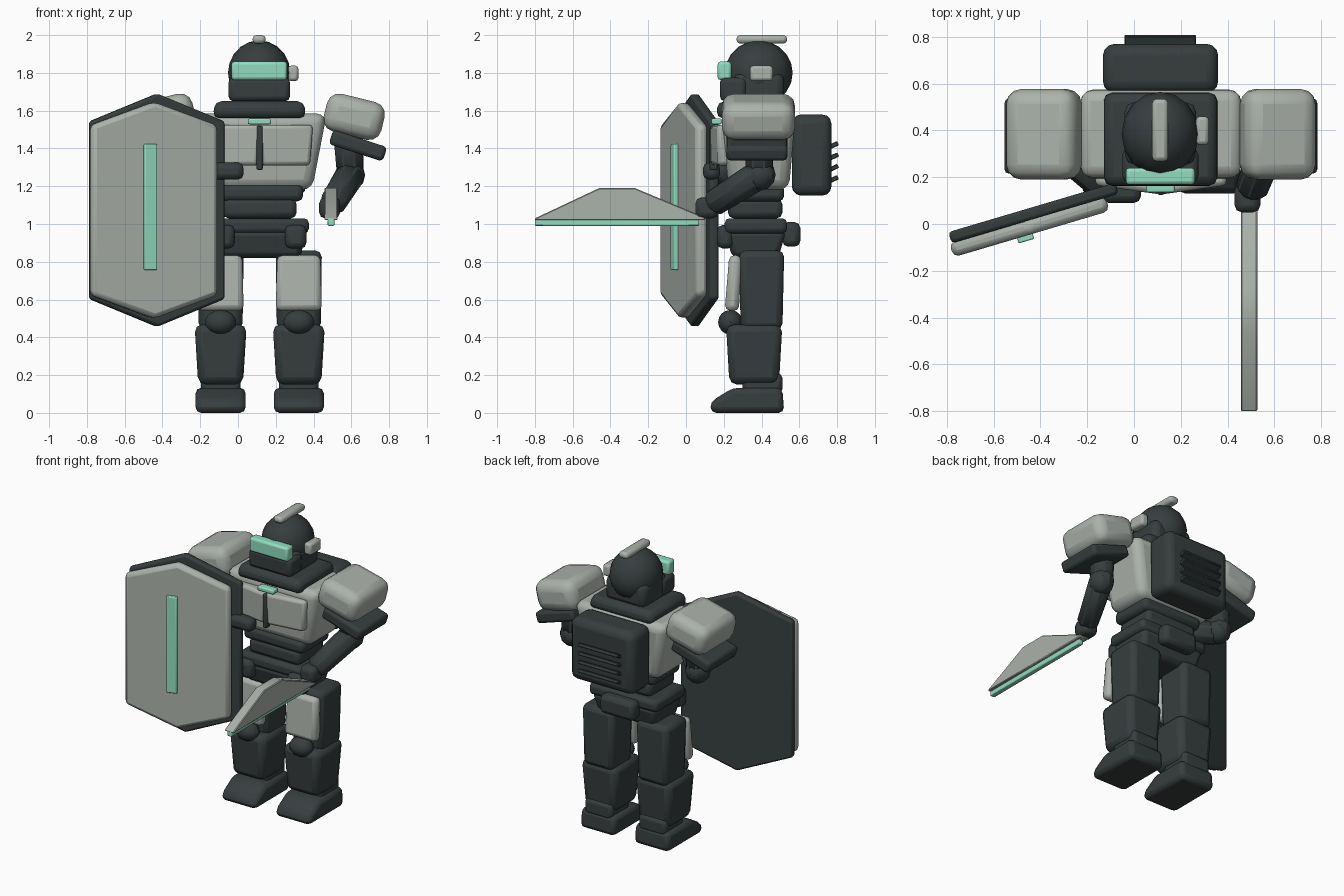
import bpy, bmesh, math
from mathutils import Vector, Matrix

if "Cube" in bpy.data.objects:
    bpy.data.objects.remove(bpy.data.objects["Cube"])

CX = 0.115  # body centre line


def material(name, rgb):
    m = bpy.data.materials.new(name)
    m.diffuse_color = (*rgb, 1)
    m.use_nodes = True
    m.node_tree.nodes["Principled BSDF"].inputs["Base Color"].default_value = m.diffuse_color
    return m


DARK = material("charcoal", (0.038, 0.048, 0.049))
LIGHT = material("pale_grey", (0.41, 0.445, 0.41))
MINT = material("mint", (0.29, 0.72, 0.53))


def finish(name, bm, mat, loc=(0, 0, 0), rot=(0, 0, 0), bevel=0, segs=2):
    bmesh.ops.recalc_face_normals(bm, faces=bm.faces)
    me = bpy.data.meshes.new(name)
    bm.to_mesh(me)
    bm.free()
    me.materials.append(mat)
    ob = bpy.data.objects.new(name, me)
    bpy.context.collection.objects.link(ob)
    ob.location = loc
    ob.rotation_euler = [math.radians(a) for a in rot]
    if bevel:
        b = ob.modifiers.new("bevel", 'BEVEL')
        b.width, b.segments, b.limit_method = bevel, segs, 'ANGLE'
    bpy.ops.object.select_all(action='DESELECT')
    ob.select_set(True)
    bpy.context.view_layer.objects.active = ob
    bpy.ops.object.shade_smooth_by_angle(angle=math.radians(35))
    return ob


def box(name, mat, x, y, z, bevel=0.02, rot=(0, 0, 0), bottom=(1, 1), top=(1, 1), segs=2):
    """Bevelled block from (min, max) ranges; bottom and top ends may taper."""
    bm = bmesh.new()
    bmesh.ops.create_cube(bm, size=1)
    for v in bm.verts:
        s = bottom if v.co.z < 0 else top
        v.co = Vector((v.co.x * (x[1] - x[0]) * s[0],
                       v.co.y * (y[1] - y[0]) * s[1], v.co.z * (z[1] - z[0])))
    return finish(name, bm, mat, (sum(x) / 2, sum(y) / 2, sum(z) / 2), rot, bevel, segs)


def ball(name, mat, c, r, u=16, v=10):
    bm = bmesh.new()
    bmesh.ops.create_uvsphere(bm, u_segments=u, v_segments=v, radius=1)
    bmesh.ops.scale(bm, verts=bm.verts, vec=r)
    return finish(name, bm, mat, c)


def limb(name, mat, a, b, r1, r2, bevel=0.025):
    """Eight-sided tapered limb from a to b."""
    a, b = Vector(a), Vector(b)
    bm = bmesh.new()
    bmesh.ops.create_cone(bm, cap_ends=True, segments=8, radius1=r1, radius2=r2,
                          depth=(b - a).length)
    q = (b - a).to_track_quat('Z', 'Y').to_matrix().to_4x4()
    bm.transform(Matrix.Translation((a + b) / 2) @ q
                 @ Matrix.Rotation(math.pi / 8, 4, 'Z'))
    return finish(name, bm, mat, bevel=bevel, segs=1)


def plate(name, mat, pts, to3d, depth, bevel, loc=(0, 0, 0), rot=(0, 0, 0), segs=2):
    """Extruded outline, centred on its own plane."""
    bm = bmesh.new()
    d = Vector(depth)
    f = bm.faces.new([bm.verts.new(Vector(to3d(*p)) - d / 2) for p in pts])
    ext = bmesh.ops.extrude_face_region(bm, geom=[f])
    bmesh.ops.translate(bm, vec=d, verts=[e for e in ext["geom"]
                                          if isinstance(e, bmesh.types.BMVert)])
    return finish(name, bm, mat, loc, rot, bevel, segs)


def span(c, h):
    return (c - h, c + h)


# Head
ball("helmet", DARK, (0.112, 0.385, 1.80), (0.165, 0.18, 0.172))
box("helmet_base", DARK, (-0.04, 0.265), (0.25, 0.52), (1.63, 1.80), 0.04)
box("jaw_guard", DARK, (-0.05, 0.275), (0.18, 0.32), (1.65, 1.775), 0.025)
box("visor", MINT, (-0.035, 0.26), (0.168, 0.24), (1.762, 1.86), 0.015)
box("crest", LIGHT, (0.078, 0.146), (0.268, 0.535), (1.955, 2.0), 0.018)
box("ear_module", LIGHT, (0.265, 0.32), (0.338, 0.46), (1.757, 1.838), 0.016)

# Torso
box("collar", DARK, (-0.133, 0.36), (0.16, 0.565), (1.56, 1.65), 0.035, top=(0.96, 0.96))
box("torso", LIGHT, span(CX, 0.355), (0.19, 0.58), (1.18, 1.585), 0.055,
    bottom=(0.78, 0.82), segs=3)
for s, n in ((-1, "left"), (1, "right")):
    box(n + "_chest_plate", LIGHT, span(CX + s * 0.135, 0.145), (0.145, 0.23),
        (1.31, 1.525), 0.02, rot=(0, 0, s * 8), bottom=(0.9, 0.9))
box("chest_seam", DARK, (0.098, 0.132), (0.125, 0.17), (1.285, 1.52), 0.01)
box("chest_light", MINT, (0.052, 0.175), (0.135, 0.19), (1.528, 1.558), 0.008)

# Backpack with slanted vent slats
box("backpack", DARK, (-0.133, 0.36), (0.56, 0.77), (1.15, 1.58), 0.05, segs=3)
for i in range(4):
    box("vent_slat", DARK, (-0.04, 0.265), (0.755, 0.808), span(1.237 + i * 0.06, 0.012),
        0.004, rot=(25, 0, 0), segs=1)

# Waist and hips
box("upper_waist", DARK, span(CX, 0.23), (0.215, 0.52), (1.12, 1.21), 0.03)
box("lower_waist", DARK, span(CX, 0.195), (0.222, 0.51), (1.03, 1.135), 0.03)
box("waist_core", DARK, span(CX, 0.15), (0.28, 0.47), (0.98, 1.06), 0.01)
box("belt", DARK, span(CX, 0.26), (0.205, 0.535), (0.95, 1.03), 0.025)
box("pelvis", DARK, span(CX, 0.245), (0.205, 0.53), (0.82, 0.965), 0.03, bottom=(0.88, 0.75))
box("rear_pouch", DARK, span(CX, 0.13), (0.51, 0.605), (0.88, 1.01), 0.03)

# Legs, shoulders and hip pouches on both sides
for s, n in ((-1, "left"), (1, "right")):
    lx = CX + s * 0.207
    box(n + "_hip_pouch", DARK, span(CX + s * 0.19, 0.057), (0.165, 0.25), (0.87, 0.995), 0.03)
    box(n + "_thigh", DARK, span(lx, 0.122), (0.28, 0.52), (0.44, 0.86), 0.035,
        bottom=(0.95, 0.92))
    box(n + "_thigh_guard", LIGHT, span(lx, 0.122), (0.215, 0.29), (0.54, 0.835), 0.028,
        rot=(-4, 0, 0), top=(0.94, 0.9))
    ball(n + "_knee", DARK, (lx, 0.235, 0.48), (0.083, 0.065, 0.065), 12, 8)
    box(n + "_shin", DARK, span(lx, 0.138), (0.212, 0.51), (0.15, 0.468), 0.04,
        bottom=(0.86, 0.88))
    box(n + "_ankle", DARK, span(lx, 0.105), (0.3, 0.51), (0.1, 0.21), 0.025)
    foot = [(0.13, 0.0), (0.13, 0.06), (0.25, 0.133), (0.51, 0.133), (0.52, 0.0)]
    plate(n + "_foot", DARK, foot, lambda y, z: (0, y, z), (0.265, 0, 0), 0.035, (lx, 0, 0))
    box(n + "_shoulder", LIGHT, span(CX + s * 0.5, 0.157), (0.19, 0.577), (1.465, 1.67),
        0.065, rot=(0, s * 14, 0), segs=3)
    box(n + "_shoulder_skirt", DARK, span(CX + s * 0.52, 0.15), (0.215, 0.537),
        (1.375, 1.455), 0.02, rot=(0, s * 18, 0))
    # Upper arm shared by both sides
    limb(n + "_upper_arm", DARK, (CX + s * 0.465, 0.385, 1.5), (CX + s * 0.48, 0.39, 1.27),
         0.085, 0.08)
    ball(n + "_elbow", DARK, (CX + s * 0.48, 0.39, 1.26), (0.082, 0.085, 0.085), 10, 6)

# Right forearm reaching forward, left forearm folded behind the shield
limb("right_forearm", DARK, (0.6, 0.4, 1.27), (0.495, 0.13, 1.1), 0.085, 0.075)
box("right_hand", DARK, (0.43, 0.54), (0.05, 0.17), (1.03, 1.14), 0.03)
limb("left_forearm", DARK, (-0.37, 0.38, 1.25), (-0.12, 0.15, 1.28), 0.085, 0.07)
box("left_hand", DARK, (-0.14, 0.03), (0.09, 0.18), (1.235, 1.325), 0.03)

# Blade with a glowing lower edge
blade = [(-0.8, 1.02), (-0.8, 1.03), (-0.46, 1.19), (-0.27, 1.19), (0.1, 1.035), (0.1, 1.02)]
plate("blade", LIGHT, blade, lambda y, z: (0, y, z), (0.07, 0, 0), 0.012, (0.492, 0, 0), segs=1)
box("blade_edge", MINT, (0.475, 0.51), (-0.8, 0.07), (0.99, 1.025), 0.006)


# Shield: dark backing, pale face and glowing stripe
def hexagon(w, peak, corner):
    return [(0, peak), (w, corner), (w, -corner), (0, -peak), (-w, -corner), (-w, corner)]


def upright(x, z):
    return (x, 0, z)


plate("shield_backing", DARK, hexagon(0.372, 0.617, 0.47), upright, (0, 0.05, 0), 0.015,
      (-0.43, 0.047, 1.073), (0, 0, 16.5))
plate("shield_face", LIGHT, hexagon(0.348, 0.573, 0.45), upright, (0, 0.065, 0), 0.025,
      (-0.447, -0.012, 1.073), (0, 0, 16.5))
box("shield_stripe", MINT, span(-0.465, 0.035), span(-0.056, 0.018), (0.757, 1.423), 0.006,
    rot=(0, 0, 16.5))
